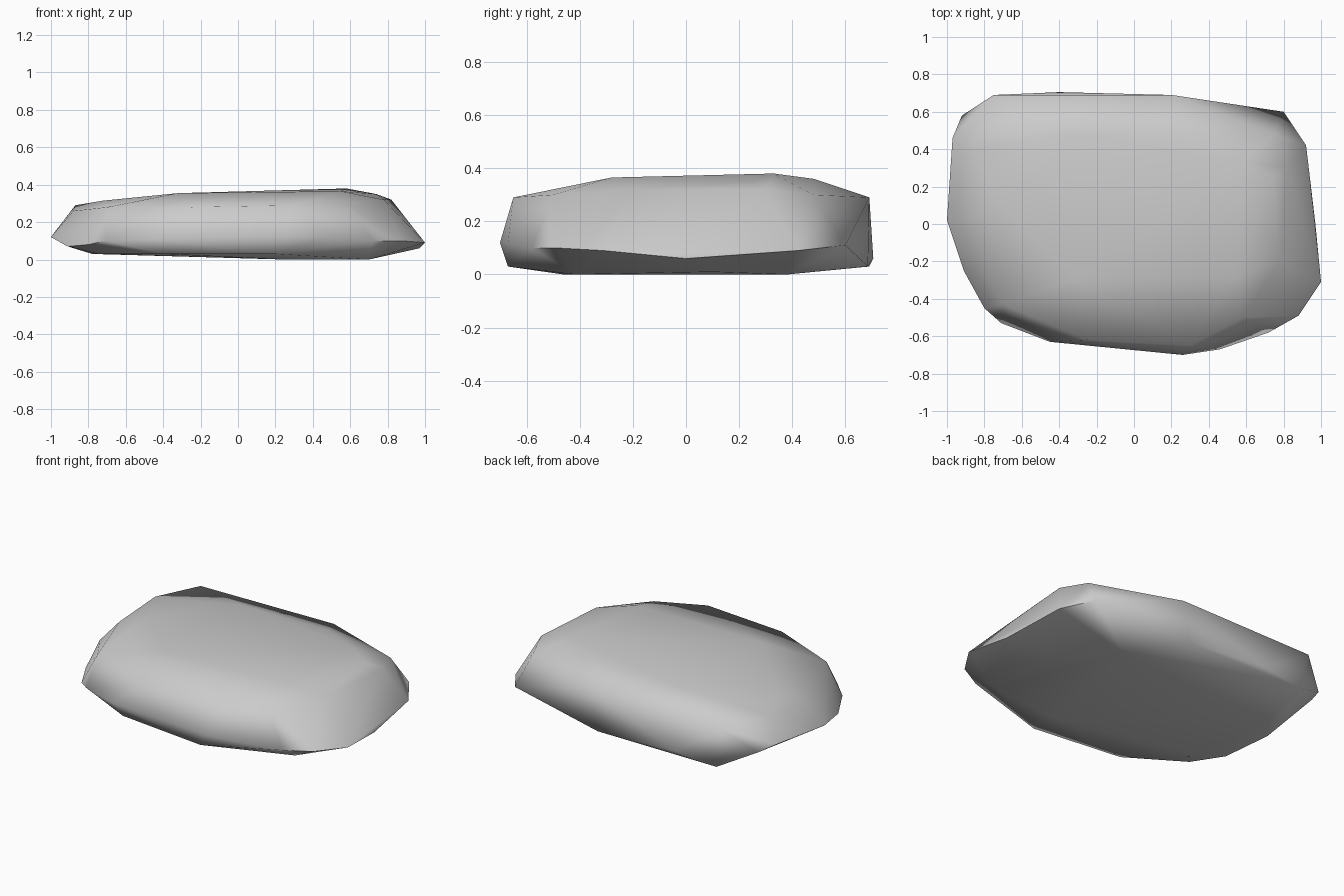
import bpy
import bmesh
import math

# Remove the default cube only
cube = bpy.data.objects.get("Cube")
if cube:
    bpy.data.objects.remove(cube, do_unlink=True)


def flat_material(name, colour):
    """One plain colour for viewport and render."""
    material = bpy.data.materials.new(name)
    material.use_nodes = True
    material.diffuse_color = colour
    shader = next(n for n in material.node_tree.nodes if n.type == "BSDF_PRINCIPLED")
    shader.inputs["Base Color"].default_value = colour
    shader.inputs["Roughness"].default_value = 0.9
    return material


def wrap_rings(name, rings, material):
    """Wrap the smallest closed shell around the given rings of points."""
    bm = bmesh.new()
    for ring in rings:
        for point in ring:
            bm.verts.new(point)
    result = bmesh.ops.convex_hull(bm, input=bm.verts[:])
    spare = {item for key in ("geom_interior", "geom_unused") for item in result[key]
             if isinstance(item, bmesh.types.BMVert)}
    bmesh.ops.delete(bm, geom=list(spare), context="VERTS")
    bmesh.ops.recalc_face_normals(bm, faces=bm.faces[:])

    mesh = bpy.data.meshes.new(name)
    bm.to_mesh(mesh)
    bm.free()
    mesh.materials.append(material)
    stone = bpy.data.objects.new(name, mesh)
    bpy.context.collection.objects.link(stone)
    return stone


# Underside: nearly flat, lifting slightly towards the right-hand end
underside = [
    (0.7, -0.42, 0), (0.4, 0.38, 0), (0.25, -0.46, 0), (0.66, 0.1, 0.01),
    (-0.78, 0.3, 0.03), (-0.75, -0.3, 0.03), (-0.7, 0.69, 0.03),
    (0.15, 0.685, 0.03), (-0.4, -0.6, 0.03), (0.2, -0.67, 0.03),
]

# Waist: the widest outline
waist = [
    (1, -0.31, 0.09), (0.97, 0, 0.06), (0.92, 0.42, 0.09), (0.8, 0.6, 0.11),
    (-0.4, 0.705, 0.06), (-0.92, 0.58, 0.14), (-0.97, 0.46, 0.16),
    (-1, 0.02, 0.12), (-0.91, -0.25, 0.07), (-0.8, -0.45, 0.08),
    (-0.71, -0.53, 0.1), (-0.45, -0.63, 0.11), (0.26, -0.7, 0.12),
    (0.46, -0.67, 0.12), (0.72, -0.58, 0.1), (0.88, -0.49, 0.1),
]

# Shoulder: where the sides turn over into the top
shoulder = [
    (0.82, 0.3, 0.32), (0.75, 0.48, 0.3), (0.2, 0.69, 0.29),
    (-0.75, 0.69, 0.28), (-0.87, 0.4, 0.29), (-0.88, 0.05, 0.26),
    (-0.7, -0.43, 0.28), (-0.25, -0.62, 0.28), (0.3, -0.65, 0.29),
    (0.58, -0.5, 0.3), (0.78, -0.2, 0.32),
]

# Top: a broad plane rising gently to the far left
crown = [
    (0.58, 0.33, 0.38), (0.74, 0.25, 0.35), (0.55, -0.28, 0.365),
    (-0.32, -0.3, 0.355), (-0.32, 0.48, 0.355), (0.3, 0.48, 0.36),
    (-0.72, 0.1, 0.315),
]

stone_grey = flat_material("stone grey", (0.6, 0.6, 0.6, 1))
rock = wrap_rings("flat_rock", (underside, waist, shoulder, crown), stone_grey)

# Soft worn surface, with only the hardest creases kept sharp
bpy.ops.object.select_all(action="DESELECT")
rock.select_set(True)
bpy.context.view_layer.objects.active = rock
bpy.ops.object.shade_smooth_by_angle(angle=math.radians(75))
